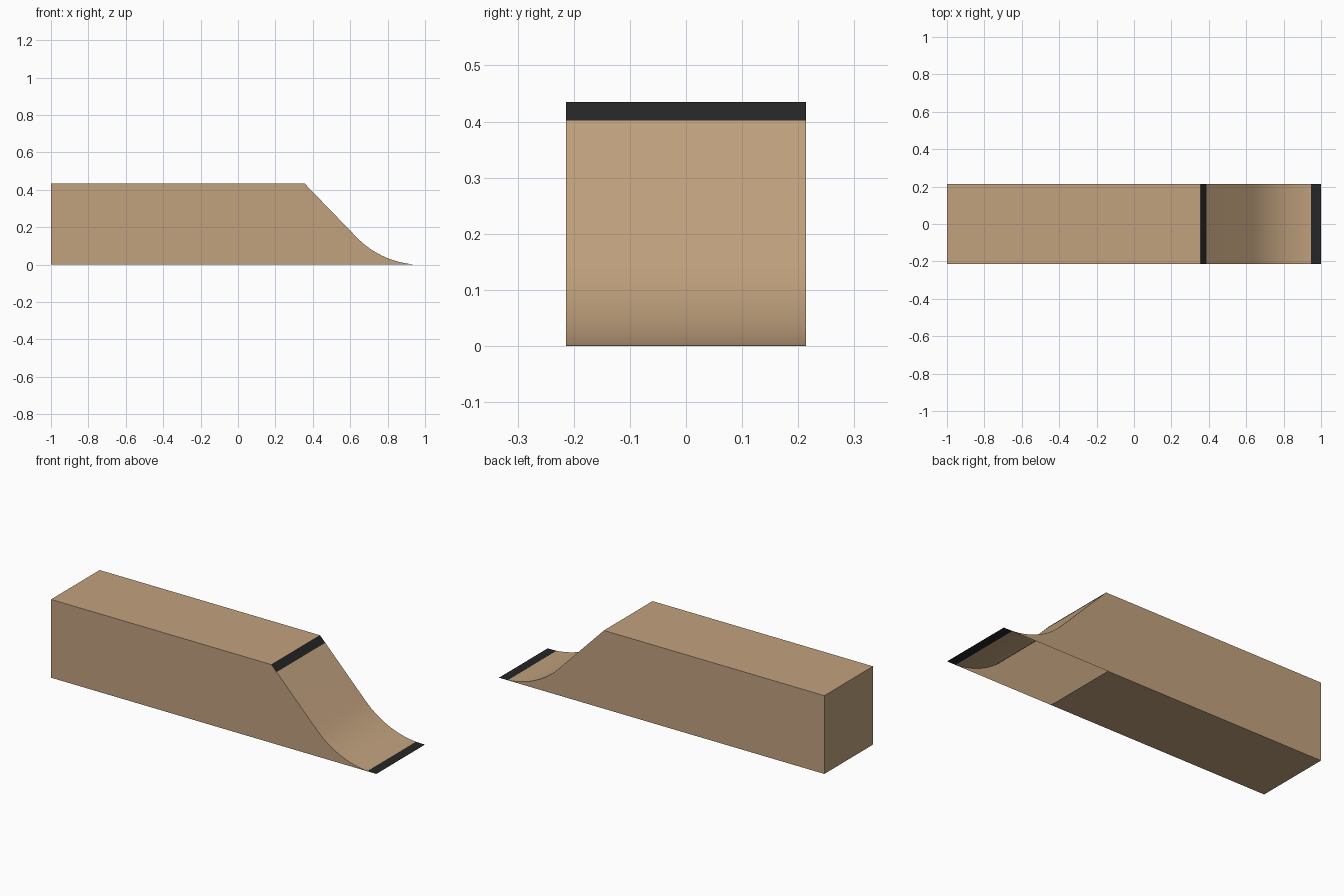
import bpy, bmesh, math

if "Cube" in bpy.data.objects:
    bpy.data.objects.remove(bpy.data.objects["Cube"])

W = 0.2135          # half width
TOP = 0.435         # deck height
LIP = 0.355         # x where the deck meets the ramp
R, END = 0.481, 0.98  # radius of the curve, x where it meets the ground
ANGLE = math.radians(46)


def material(name, color):
    m = bpy.data.materials.new(name)
    m.diffuse_color = (*color, 1)
    m.use_nodes = True
    m.node_tree.nodes["Principled BSDF"].inputs["Base Color"].default_value = m.diffuse_color
    return m


wood = material("plywood", (0.54, 0.365, 0.212))
black = material("black edging", (0.019, 0.019, 0.02))


def make(name, bm, mats):
    me = bpy.data.meshes.new(name)
    bm.to_mesh(me)
    bm.free()
    for m in mats:
        me.materials.append(m)
    ob = bpy.data.objects.new(name, me)
    bpy.context.collection.objects.link(ob)
    return ob


def sweep(bm, points):
    """Sheet across the width along an x/z path."""
    rows = [[bm.verts.new((x, y, z)) for y in (-W, W)] for x, z in points]
    return [bm.faces.new((a[0], b[0], b[1], a[1])) for a, b in zip(rows, rows[1:])]


# ramp profile: straight slope, then a circular run-out to the ground
arc = [(END - R * math.sin(ANGLE * (1 - i / 16)),
        R - R * math.cos(ANGLE * (1 - i / 16))) for i in range(17)]
t = 0.032 / (arc[0][0] - LIP)
strip = (LIP + 0.032, TOP + t * (arc[0][1] - TOP))
curve = [p for p in arc if p[0] < 0.94]
cut = (0.945, R - math.sqrt(R * R - (END - 0.945) ** 2))
tail = [cut, (END, 0)]
profile = [(LIP, TOP), strip] + curve + tail

# box shell: bottom (open under the ramp), back, deck and side walls
bm = bmesh.new()
sweep(bm, [(LIP - 0.01, 0), (-1, 0), (-1, TOP), (LIP, TOP)])
outline = [(-1, 0), (-1, TOP)] + profile
bm.faces.new([bm.verts.new((x, W, z)) for x, z in outline])
bm.faces.new([bm.verts.new((x, -W, z)) for x, z in reversed(outline)])
bmesh.ops.remove_doubles(bm, verts=bm.verts, dist=1e-5)
make("ramp_box", bm, [wood])

# riding surface with dark strips at the coping and the ground edge
bm = bmesh.new()
for f in sweep(bm, profile + [(1, 0)]):
    x = f.calc_center_median().x
    f.material_index = 1 if x < strip[0] or x > cut[0] else 0
ramp = make("riding_surface", bm, [wood, black])
bpy.context.view_layer.objects.active = ramp
ramp.select_set(True)
bpy.ops.object.shade_smooth_by_angle(angle=math.radians(30))
